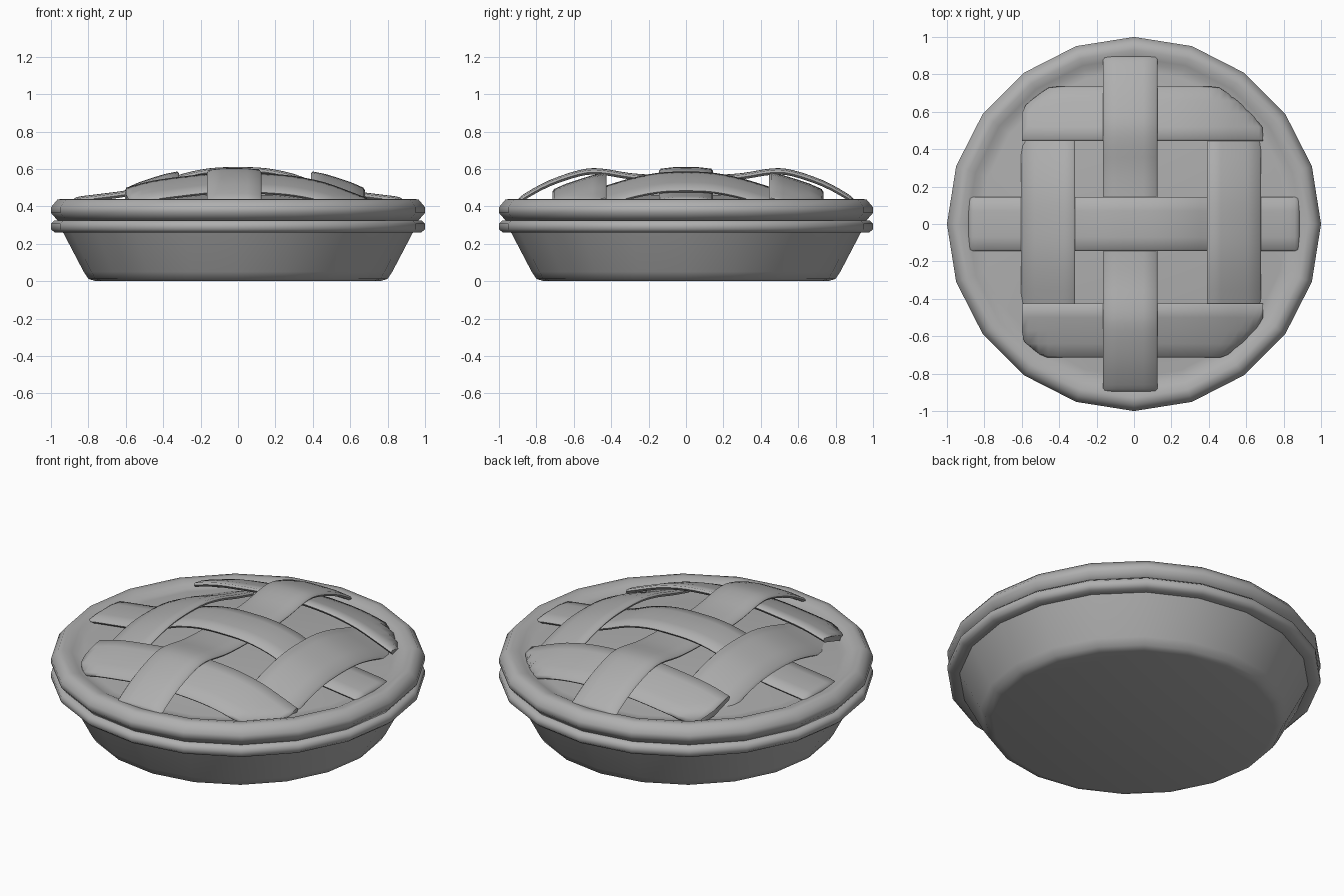
import bpy, bmesh, math

if "Cube" in bpy.data.objects:
    bpy.data.objects.remove(bpy.data.objects["Cube"])

SIDES = 20
grey = bpy.data.materials.new("dark_grey")
grey.diffuse_color = (0.43, 0.43, 0.43, 1)
grey.use_nodes = True
grey.node_tree.nodes["Principled BSDF"].inputs["Base Color"].default_value = grey.diffuse_color


def finish(name, bm, angle):
    bmesh.ops.recalc_face_normals(bm, faces=bm.faces)
    me = bpy.data.meshes.new(name)
    bm.to_mesh(me)
    bm.free()
    me.materials.append(grey)
    ob = bpy.data.objects.new(name, me)
    bpy.context.collection.objects.link(ob)
    bpy.ops.object.select_all(action='DESELECT')
    ob.select_set(True)
    bpy.context.view_layer.objects.active = ob
    bpy.ops.object.shade_smooth_by_angle(angle=math.radians(angle))
    return ob


def lathe(name, profile, angle=50):
    """Turn an (r, z) profile round z; a zero radius closes to a point."""
    bm = bmesh.new()
    rings = []
    for r, z in profile:
        n = SIDES if r > 0 else 1
        rings.append([bm.verts.new((r * math.cos(2 * math.pi * i / SIDES),
                                    r * math.sin(2 * math.pi * i / SIDES), z)) for i in range(n)])
    for a, b in zip(rings, rings[1:]):
        for i in range(SIDES):
            j = (i + 1) % SIDES
            quad = [a[i % len(a)], a[j % len(a)], b[j % len(b)], b[i % len(b)]]
            bm.faces.new(list(dict.fromkeys(quad)))
    return finish(name, bm, angle)


def smooth_path(pts, steps=3):
    """Catmull-Rom interpolation through (distance, height) points."""
    out = []
    for k in range(len(pts) - 1):
        p0, p1, p2, p3 = (pts[max(k - 1, 0)], pts[k], pts[k + 1], pts[min(k + 2, len(pts) - 1)])
        for s in range(steps):
            t = s / steps
            out.append(tuple(0.5 * (2 * b + (c - a) * t + (2 * a - 5 * b + 4 * c - d) * t * t
                                    + (3 * b - a - 3 * c + d) * t ** 3)
                             for a, b, c, d in zip(p0, p1, p2, p3)))
    return out + [pts[-1]]


# cross-section of a pastry strip: (sideways, height below its top)
SECTION = [(-0.145, -0.022), (-0.135, -0.009), (-0.07, -0.001), (0, 0), (0.07, -0.001), (0.135, -0.009),
           (0.145, -0.022), (0.135, -0.034), (0, -0.032), (-0.135, -0.034)]


def strip(name, axis, offset, path, slope=0.0, limit=0.86):
    """Sweep the section along an axis; corners stay inside the crust rim."""
    bm = bmesh.new()
    rings = []
    for d, z in smooth_path(path):
        ring = []
        for w, h in SECTION:
            x, y = (d, offset + w) if axis == 'x' else (offset + w, d)
            k = limit / max(limit, math.hypot(x, y))
            ring.append(bm.verts.new((x * k, y * k, max(z + h + slope * w, 0.37))))
        rings.append(ring)
    n = len(SECTION)
    for a, b in zip(rings, rings[1:]):
        for i in range(n):
            bm.faces.new((a[i], a[(i + 1) % n], b[(i + 1) % n], b[i]))
    bm.faces.new(rings[0])
    bm.faces.new(rings[-1])
    return finish(name, bm, 75)


def mirrored(half):
    """Mirror a half path that starts at distance 0."""
    return [(-d, z) for d, z in reversed(half[1:])] + half


# dish with a flat rim
lathe("dish", [(0, 0), (0.76, 0), (0.80, 0.012), (0.825, 0.05), (0.935, 0.26), (0.98, 0.26),
               (1.0, 0.278), (1.0, 0.308), (0.98, 0.325), (0.90, 0.325)])

# rolled crust edge running into the filling
lathe("crust_and_filling", [(0.90, 0.325), (0.965, 0.325), (1.0, 0.365), (1.0, 0.395), (0.965, 0.437),
                            (0.93, 0.44), (0.89, 0.43), (0.865, 0.417), (0.82, 0.418),
                            (0.6, 0.44), (0.3, 0.46), (0, 0.465)], angle=60)

# lattice: centre strips
strip("centre_strip_long", 'y', -0.02,
      mirrored([(0, 0.567), (0.15, 0.568), (0.3, 0.578), (0.46, 0.603), (0.57, 0.594),
                (0.73, 0.54), (0.86, 0.47), (0.895, 0.44)]), limit=2)
strip("centre_strip_cross", 'x', 0.0,
      mirrored([(0, 0.61), (0.15, 0.604), (0.3, 0.573), (0.45, 0.517), (0.6, 0.485),
                (0.75, 0.465), (0.86, 0.45), (0.885, 0.43)]), limit=2)

# lattice: side strips, tilted outwards
side_long = mirrored([(0, 0.552), (0.15, 0.545), (0.3, 0.515), (0.45, 0.47), (0.6, 0.43)])
strip("left_strip", 'y', -0.46, side_long, 0.32)
strip("right_strip", 'y', 0.535, side_long, -0.32)
side_cross = [(-0.6, 0.465), (-0.46, 0.502), (-0.3, 0.525), (-0.14, 0.542), (0, 0.545),
              (0.14, 0.542), (0.3, 0.528), (0.46, 0.495), (0.6, 0.445), (0.69, 0.41)]
strip("back_strip", 'x', 0.59, side_cross, -0.32)
strip("front_strip", 'x', -0.57, side_cross, 0.32)
